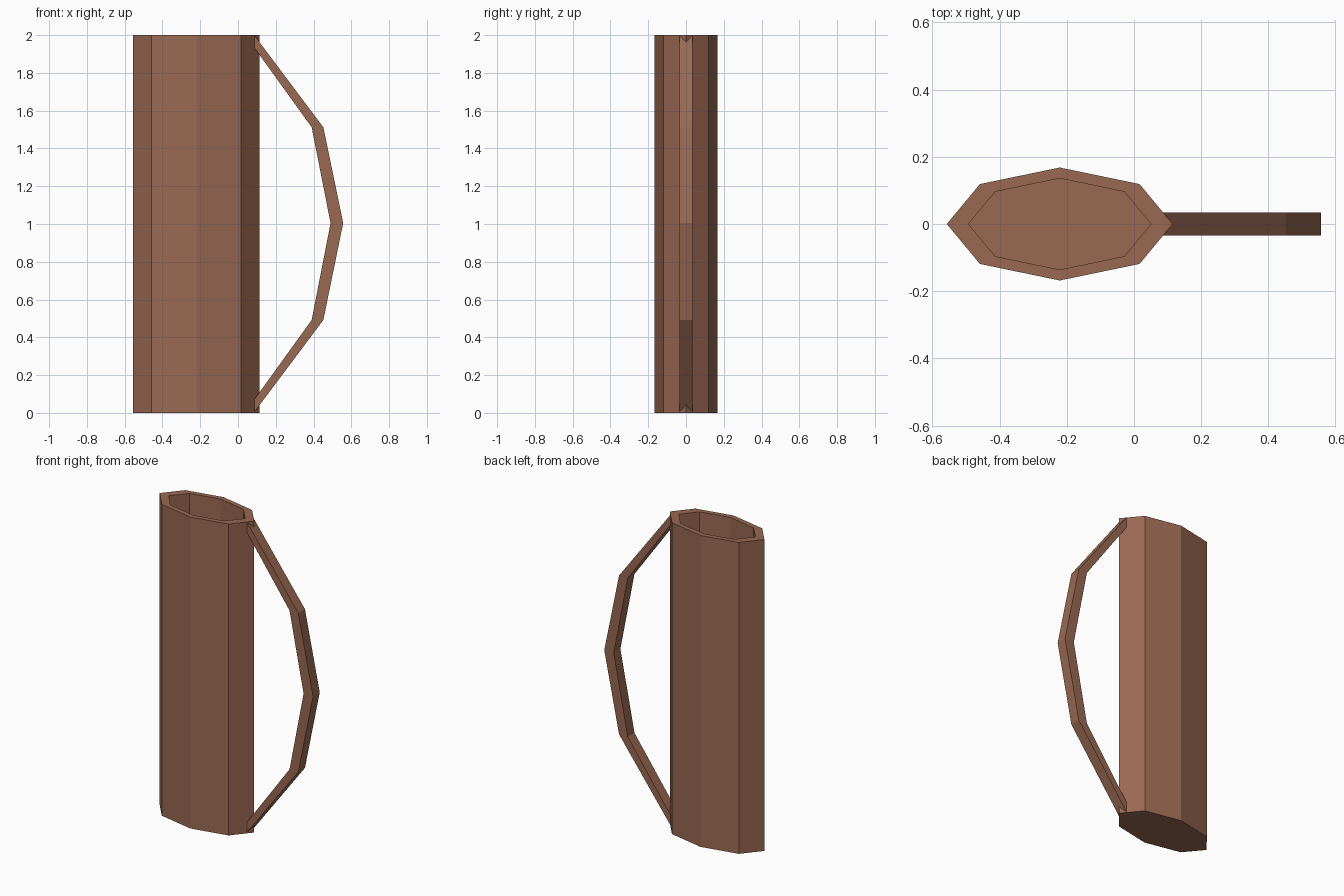
import bpy, bmesh, math

if "Cube" in bpy.data.objects:
    bpy.data.objects.remove(bpy.data.objects["Cube"])

brown = bpy.data.materials.new("brown")
brown.diffuse_color = (0.32, 0.14, 0.085, 1)
brown.use_nodes = True
brown.node_tree.nodes["Principled BSDF"].inputs["Base Color"].default_value = brown.diffuse_color


def finish(name, bm):
    bmesh.ops.recalc_face_normals(bm, faces=bm.faces)
    mesh = bpy.data.meshes.new(name)
    bm.to_mesh(mesh)
    bm.free()
    mesh.materials.append(brown)
    obj = bpy.data.objects.new(name, mesh)
    bpy.context.collection.objects.link(obj)
    return obj


def ring(bm, scale, z, cx=-0.221, rx=0.336, ry=0.168, n=8):
    return [bm.verts.new((cx + scale * rx * math.cos(i * math.tau / n),
                          scale * ry * math.sin(i * math.tau / n), z)) for i in range(n)]


def bridge(bm, a, b):
    n = len(a)
    for i in range(n):
        j = (i + 1) % n
        bm.faces.new((a[i], a[j], b[j], b[i]))


# Mug body: flattened octagon with a hollow inside
bm = bmesh.new()
rings = [ring(bm, 1, 0), ring(bm, 1, 2), ring(bm, 0.808, 2), ring(bm, 0.808, 0.1)]
for a, b in zip(rings, rings[1:]):
    bridge(bm, a, b)
bm.faces.new(rings[0])
bm.faces.new(rings[-1])
finish("mug_body", bm)

# Handle: rectangular bar bent along a half arc, mirrored about mid height
half = [(0.086, 2.0, 0.086, 1.934), (0.452, 1.512, 0.39, 1.512)]
path = half + [(0.557, 1.005, 0.49, 1.005)]
path += [(xo, 2 - zo + 0.004, xi, 2 - zi + 0.004) for xo, zo, xi, zi in reversed(half)]
bm = bmesh.new()
w = 0.034
sections = [[bm.verts.new(p) for p in ((xo, -w, zo), (xo, w, zo), (xi, w, zi), (xi, -w, zi))]
            for xo, zo, xi, zi in path]
for a, b in zip(sections, sections[1:]):
    bridge(bm, a, b)
bm.faces.new(sections[0])
bm.faces.new(sections[-1])
finish("handle", bm)
